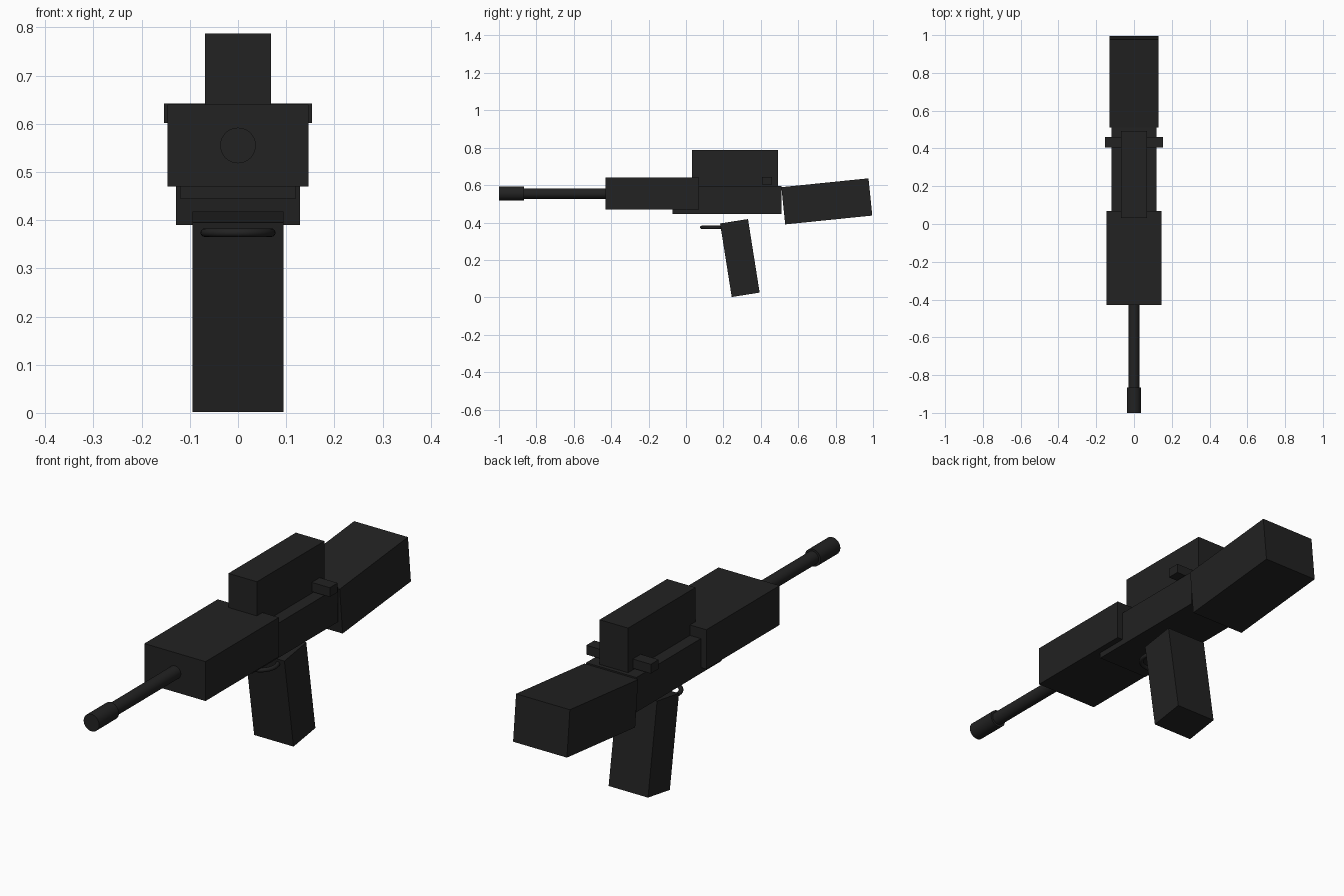
import bpy
from math import radians

cube = bpy.data.objects.get("Cube")
if cube:
    bpy.data.objects.remove(cube, do_unlink=True)

# Single matte near-black finish
black = bpy.data.materials.new("matte_black")
black.use_nodes = True
black.diffuse_color = (0.016, 0.016, 0.016, 1)
black.node_tree.nodes["Principled BSDF"].inputs["Base Color"].default_value = black.diffuse_color


def finish(name, smooth=False):
    obj = bpy.context.object
    obj.name = name
    obj.data.materials.append(black)
    if smooth:
        bpy.ops.object.shade_smooth_by_angle(angle=radians(40))
    return obj


def box(name, size, y, z, tilt=0):
    """Box centred on x = 0, tilted in the side plane."""
    bpy.ops.mesh.primitive_cube_add(size=1, location=(0, y, z))
    obj = finish(name)
    obj.scale = size
    obj.rotation_euler.x = radians(tilt)
    return obj


def tube(name, radius, y0, y1, z):
    """Closed cylinder running along y."""
    bpy.ops.mesh.primitive_cylinder_add(
        vertices=32, radius=radius, depth=y1 - y0,
        location=(0, (y0 + y1) / 2, z), rotation=(radians(90), 0, 0))
    return finish(name, smooth=True)


# Barrel and muzzle
tube("barrel", 0.028, -0.9, -0.4, 0.555)
tube("muzzle", 0.037, -1.0, -0.865, 0.555)

# Body
box("handguard", (0.292, 0.5, 0.17), -0.18, 0.555)
box("receiver", (0.24, 0.582, 0.15), 0.219, 0.52)
box("top_cover", (0.136, 0.46, 0.207), 0.262, 0.684)
box("charging_handle", (0.308, 0.054, 0.04), 0.433, 0.622)

# Tilted stock and grip
box("stock", (0.257, 0.468, 0.2), 0.753, 0.513, 5.8)
box("grip", (0.188, 0.151, 0.398), 0.288, 0.21, 9)

# Trigger guard ring, half sunk into the grip
bpy.ops.mesh.primitive_torus_add(
    location=(0, 0.153, 0.374), major_radius=0.069, minor_radius=0.009,
    major_segments=32, minor_segments=12)
finish("trigger_guard", smooth=True)
